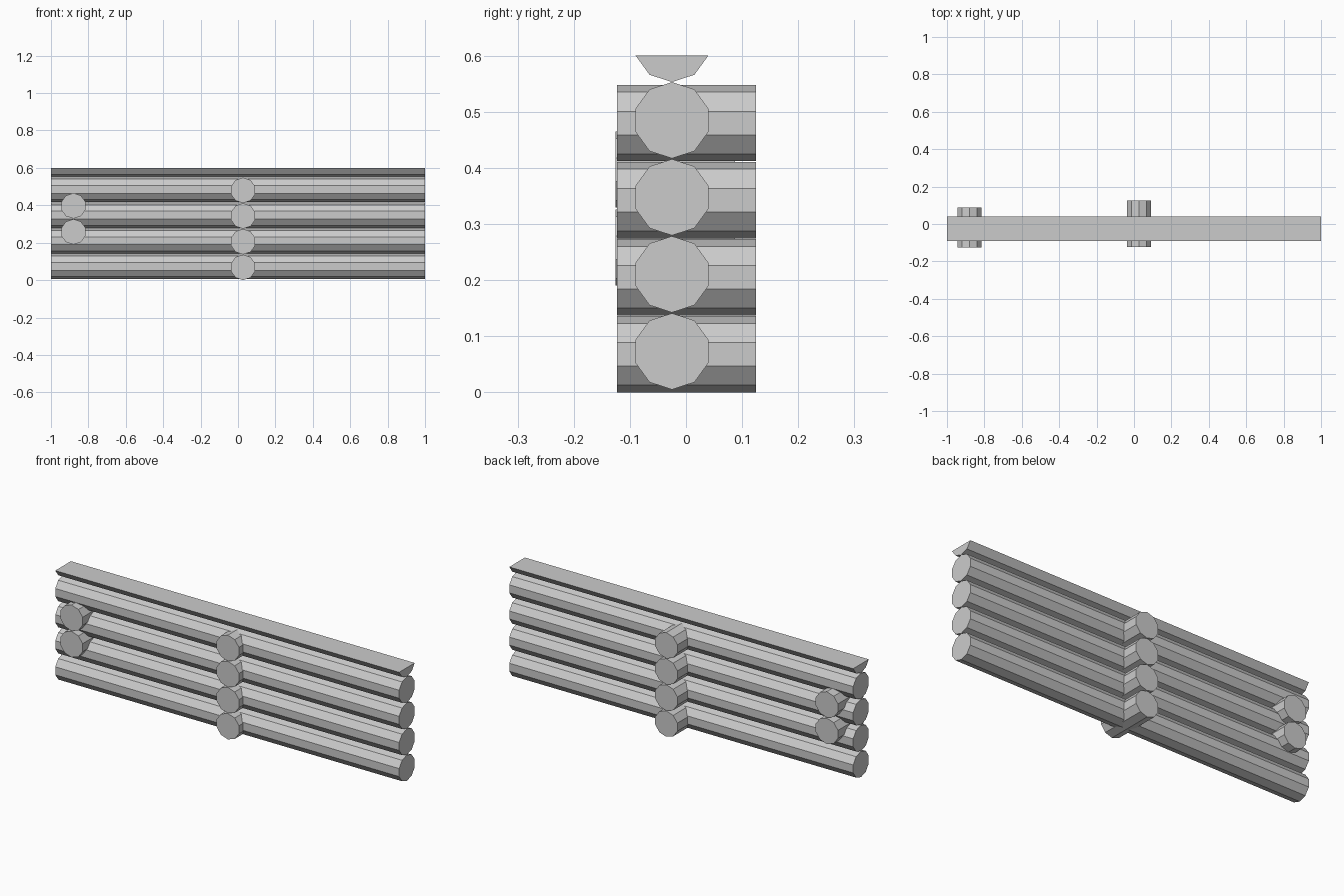
import bpy, bmesh
from math import sin, cos, radians
from mathutils import Vector

cube = bpy.data.objects.get("Cube")
if cube:
    bpy.data.objects.remove(cube)

RADIUS, STEP = 0.068, 0.1373

wood = bpy.data.materials.new("plain grey")
wood.use_nodes = True
grey = (0.6, 0.6, 0.6, 1)
wood.diffuse_color = grey
wood.node_tree.nodes["Principled BSDF"].inputs["Base Color"].default_value = grey


def log(name, start, end, corners=range(10)):
    """Ten-sided log between two points, with a corner pointing straight down."""
    start, end = Vector(start), Vector(end)
    side = (end - start).normalized().cross(Vector((0, 0, 1)))
    bm = bmesh.new()
    ring = []
    for k in corners:
        a = radians(36 * k - 90)
        ring.append(bm.verts.new(start + side * RADIUS * cos(a)
                                 + Vector((0, 0, RADIUS * sin(a)))))
    face = bm.faces.new(ring)
    new = bmesh.ops.extrude_face_region(bm, geom=[face], use_keep_orig=True)
    moved = [v for v in new["geom"] if isinstance(v, bmesh.types.BMVert)]
    bmesh.ops.translate(bm, vec=end - start, verts=moved)
    bmesh.ops.recalc_face_normals(bm, faces=bm.faces)
    mesh = bpy.data.meshes.new(name)
    bm.to_mesh(mesh)
    bm.free()
    mesh.materials.append(wood)
    obj = bpy.data.objects.new(name, mesh)
    bpy.context.collection.objects.link(obj)


# Long wall logs and the crossing logs stacked through the middle
for i in range(4):
    z = 0.073 + i * STEP
    log(f"wall_log_{i + 1}", (-1, -0.025, z), (1, -0.025, z))
    z = 0.068 + i * STEP
    log(f"cross_log_{i + 1}", (0.027, -0.123, z), (0.027, 0.125, z))

# Half log with a flat top, crowning the wall
z = 0.621
log("top_half_log", (-1, -0.025, z), (1, -0.025, z), range(-2, 3))

# Two short logs near the right end
for i, z in enumerate((0.258, 0.397)):
    log(f"short_log_{i + 1}", (-0.88, -0.126, z), (-0.88, 0.087, z))
